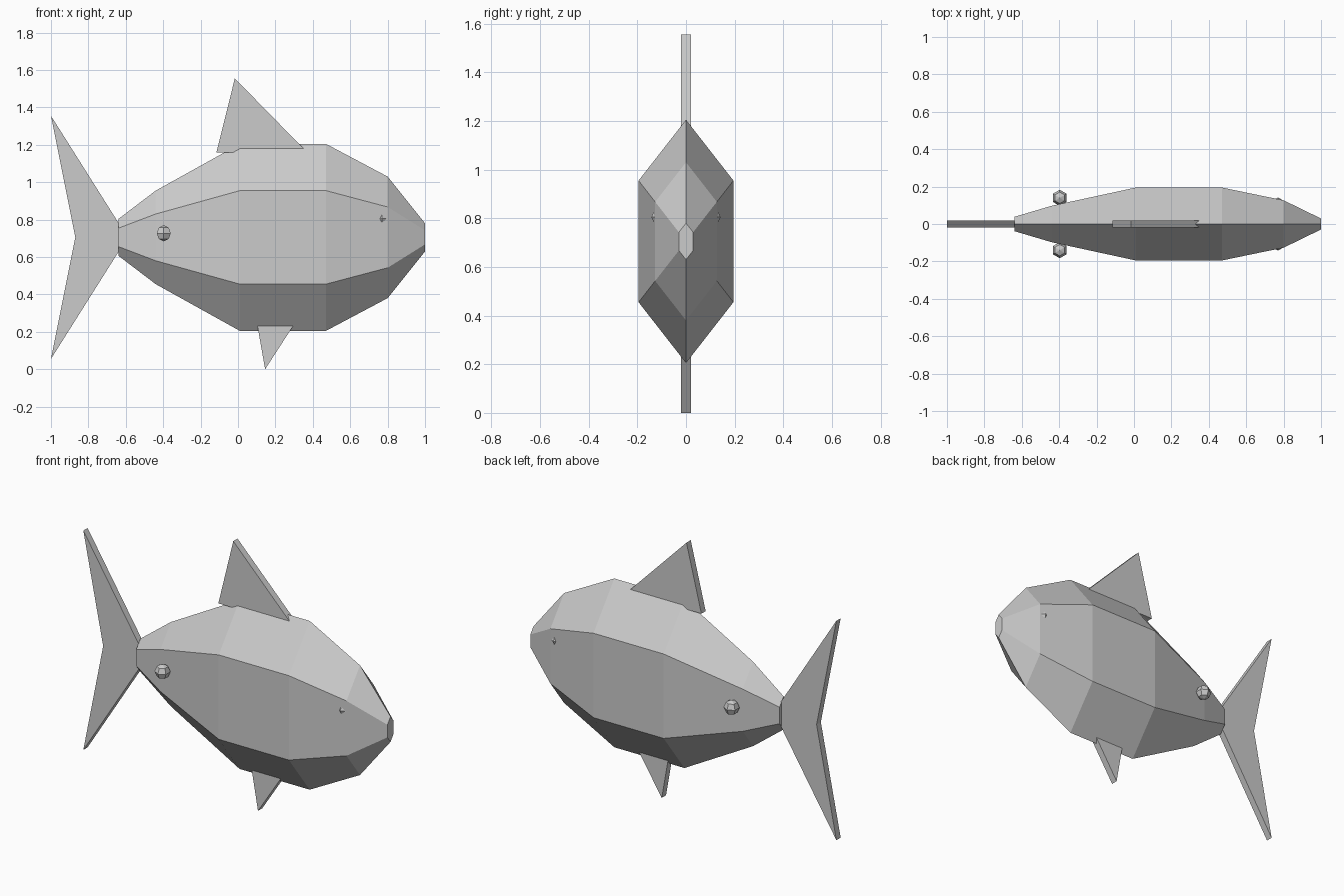
import bpy, bmesh
from math import radians
from mathutils import Matrix

if "Cube" in bpy.data.objects:
    bpy.data.objects.remove(bpy.data.objects["Cube"])

MID_Z = 0.705
FIN_HALF = 0.02


def add_object(name, bm):
    bmesh.ops.recalc_face_normals(bm, faces=bm.faces[:])
    mesh = bpy.data.meshes.new(name)
    bm.to_mesh(mesh)
    bm.free()
    obj = bpy.data.objects.new(name, mesh)
    bpy.context.collection.objects.link(obj)
    return obj


def fin(name, profile):
    """Extrude an x-z outline into a thin flat plate."""
    bm = bmesh.new()
    face = bm.faces.new([bm.verts.new((x, -FIN_HALF, z)) for x, z in profile])
    ext = bmesh.ops.extrude_face_region(bm, geom=[face], use_keep_orig=True)
    verts = [g for g in ext["geom"] if isinstance(g, bmesh.types.BMVert)]
    bmesh.ops.translate(bm, verts=verts, vec=(0, 2 * FIN_HALF, 0))
    add_object(name, bm)


def ball(name, x, y, z, radius):
    """Six-sided low-poly ball with a corner pointing sideways."""
    bm = bmesh.new()
    bmesh.ops.create_uvsphere(bm, u_segments=6, v_segments=4, radius=radius)
    if max(v.co.y for v in bm.verts) < radius * 0.95:
        bmesh.ops.rotate(bm, verts=bm.verts, matrix=Matrix.Rotation(radians(30), 3, 'Z'))
    bmesh.ops.translate(bm, verts=bm.verts, vec=(x, y, z))
    add_object(name, bm)


# Body: one hexagonal section scaled along the length (x, half height)
section = [(0, 1), (0.39, 0.5), (0.39, -0.5), (0, -1), (-0.39, -0.5), (-0.39, 0.5)]
stations = [(-0.64, 0.098), (-0.44, 0.25), (0.01, 0.5), (0.47, 0.5), (0.80, 0.325), (1.0, 0.075)]
bm = bmesh.new()
rings = [[bm.verts.new((x, y * r, MID_Z + z * r)) for y, z in section] for x, r in stations]
for a, b in zip(rings, rings[1:]):
    for i in range(6):
        j = (i + 1) % 6
        bm.faces.new((a[i], a[j], b[j], b[i]))
bm.faces.new(rings[0])
bm.faces.new(rings[-1])
add_object("body", bm)

# Fins
fin("tail_fin", [(-1, 1.355), (-0.87, MID_Z), (-1, 0.055), (-0.59, MID_Z)])
fin("back_fin", [(-0.115, 1.16), (-0.017, 1.555), (0.37, 1.16)])
fin("belly_fin", [(0.10, 0.255), (0.31, 0.255), (0.145, 0.0)])

# Eyes and side balls on both sides
for label, s in (("front", -1), ("back", 1)):
    ball("eye_" + label, 0.77, s * 0.099, 0.805, 0.043)
    ball("side_ball_" + label, -0.397, s * 0.14, 0.727, 0.043)
